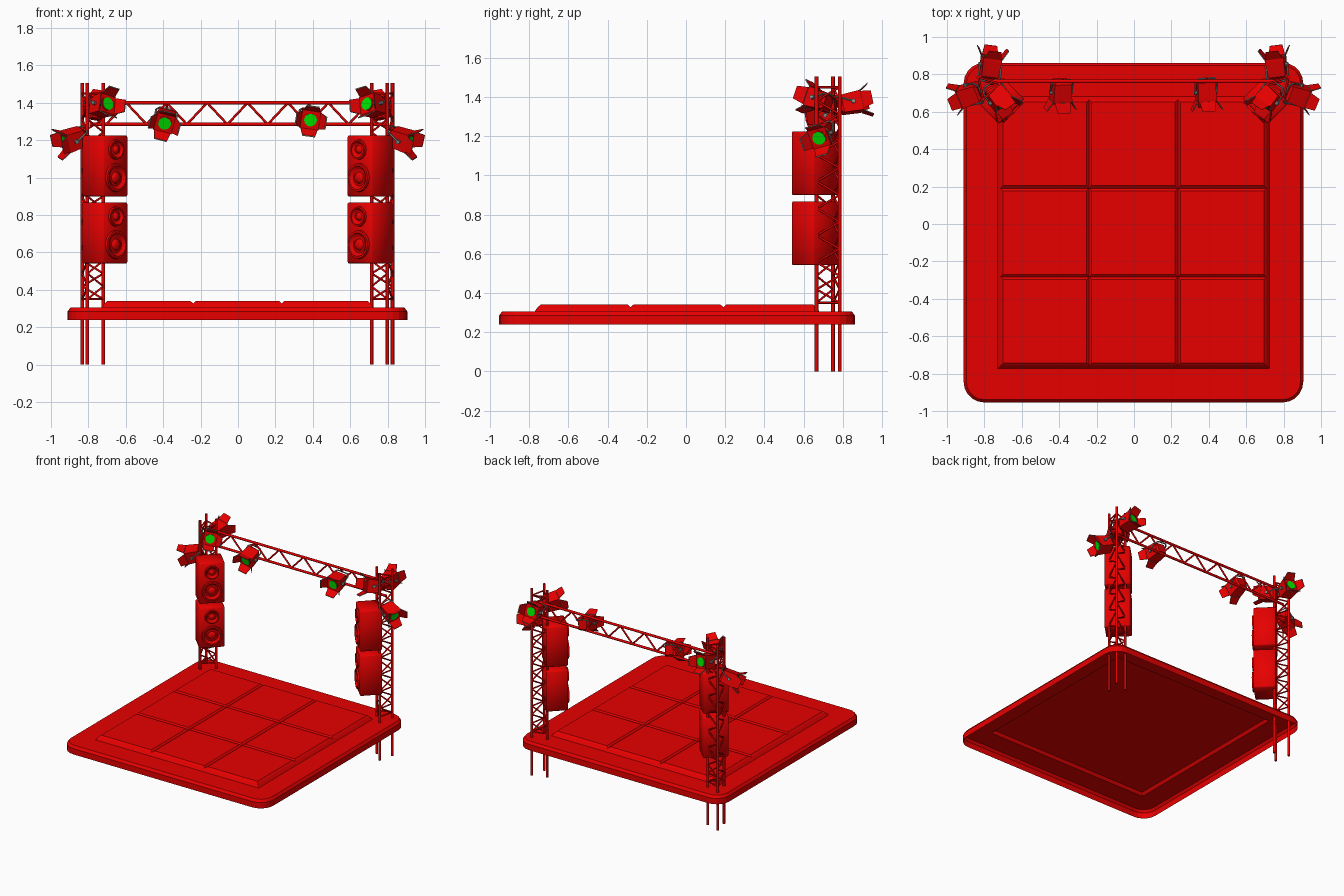
import bpy, bmesh, math
from mathutils import Vector, Matrix

cube = bpy.data.objects.get("Cube")
if cube:
    bpy.data.objects.remove(cube, do_unlink=True)


def material(name, rgb):
    m = bpy.data.materials.new(name)
    m.use_nodes = True
    m.diffuse_color = (*rgb, 1)
    m.node_tree.nodes["Principled BSDF"].inputs["Base Color"].default_value = (*rgb, 1)
    return m


RED = material("red paint", (0.8, 0, 0))
GREEN = material("green lens", (0, 0.8, 0))
GREY = material("grey metal", (0.25, 0.27, 0.26))
AXIS = -0.003   # mirror line of the stage
MID_Y = -0.046  # centre of the deck


def finish(bm, name, matrix=None, smooth=False):
    bmesh.ops.recalc_face_normals(bm, faces=bm.faces)
    if matrix:
        bm.transform(matrix)
    mesh = bpy.data.meshes.new(name)
    bm.to_mesh(mesh)
    bm.free()
    for m in (RED, GREEN, GREY):
        mesh.materials.append(m)
    ob = bpy.data.objects.new(name, mesh)
    bpy.context.collection.objects.link(ob)
    if smooth:
        bpy.ops.object.select_all(action='DESELECT')
        ob.select_set(True)
        bpy.context.view_layer.objects.active = ob
        bpy.ops.object.shade_smooth_by_angle(angle=math.radians(50))
    return ob


def loft(bm, loops, cap_start=False, cap_end=False, mat=0):
    rings = [[bm.verts.new(p) for p in loop] for loop in loops]
    faces = []
    for a, b in zip(rings, rings[1:]):
        for i in range(len(a)):
            j = (i + 1) % len(a)
            faces.append(bm.faces.new((a[i], a[j], b[j], b[i])))
    if cap_start:
        faces.append(bm.faces.new(rings[0][::-1]))
    if cap_end:
        faces.append(bm.faces.new(rings[-1]))
    for f in faces:
        f.material_index = mat
    return faces


def rod(bm, a, b, r, sides=6, mat=0):
    a, b = Vector(a), Vector(b)
    q = (b - a).to_track_quat('Z', 'Y')
    circle = [q @ Vector((r * math.cos(t), r * math.sin(t), 0))
              for t in (math.tau * i / sides for i in range(sides))]
    loft(bm, [[p + c for c in circle] for p in (a, b)], True, True, mat)


def zigzag(bm, a0, a1, b0, b1, steps, r):
    ends = [(Vector(a0), Vector(a1)), (Vector(b0), Vector(b1))]
    pts = [ends[i % 2][0].lerp(ends[i % 2][1], i / steps) for i in range(steps + 1)]
    for p, q in zip(pts, pts[1:]):
        rod(bm, p, q, r, 8)


def rounded(half, radius, z, seg=5):
    pts = []
    for k, (sx, sy) in enumerate(((1, 1), (-1, 1), (-1, -1), (1, -1))):
        for i in range(seg + 1):
            t = math.pi / 2 * (k + i / seg)
            pts.append((AXIS + sx * (half - radius) + radius * math.cos(t),
                        MID_Y + sy * (half - radius) + radius * math.sin(t), z))
    return pts


def square(cx, cy, half, z):
    return [(cx + sx * half, cy + sy * half, z)
            for sx, sy in ((1, 1), (-1, 1), (-1, -1), (1, -1))]


# Deck: hollow shell, open underneath, with nine bevelled floor tiles
bm = bmesh.new()
loft(bm, [rounded(0.908, 0.11, 0.238), rounded(0.908, 0.11, 0.285),
          rounded(0.893, 0.095, 0.305), rounded(0.727, 0.002, 0.305),
          rounded(0.711, 0.002, 0.327)], cap_end=True)
finish(bm, "deck")
bm = bmesh.new()
for i in (-1, 0, 1):
    for j in (-1, 0, 1):
        x, y = AXIS + i * 0.474, MID_Y + j * 0.474
        loft(bm, [square(x, y, 0.237, 0.327), square(x, y, 0.223, 0.34)], cap_end=True)
finish(bm, "floor_tiles")

# Triangular lattice towers
LEGS = ((0.717, 0.75), (0.829, 0.784), (0.802, 0.666))


def tower(side, name):
    bm = bmesh.new()
    legs = [(AXIS + side * x, y) for x, y in LEGS]
    for i in range(3):
        a, b = legs[i], legs[(i + 1) % 3]
        rod(bm, (*a, 0), (*a, 1.505), 0.0095, 12)
        rod(bm, (*a, 0.35), (*b, 0.35), 0.0055, 8)
        rod(bm, (*a, 1.45), (*b, 1.45), 0.0055, 8)
        zigzag(bm, (*a, 0.35), (*a, 1.45), (*b, 0.35), (*b, 1.45), 16, 0.0055)
    finish(bm, name + "_tower", smooth=True)


# Flat cross beam
bm = bmesh.new()
X, Y, LOW, HIGH = 0.702, 0.763, 1.285, 1.4
for z in (LOW, HIGH):
    rod(bm, (AXIS - X - 0.09, Y, z), (AXIS + X + 0.09, Y, z), 0.0095, 12)
zigzag(bm, (AXIS - X, Y, LOW), (AXIS + X, Y, LOW),
       (AXIS - X, Y, HIGH), (AXIS + X, Y, HIGH), 13, 0.0065)
finish(bm, "cross_beam", smooth=True)


def driver(bm, z, r, front):
    # Turned loudspeaker cone: raised rim, sunk cone and centre dome
    profile = ((1, 0), (0.97, 0.013), (0.82, 0.014), (0.74, 0.003),
               (0.42, -0.003), (0.36, 0.008), (0.2, 0.014), (0.03, 0.016))
    loft(bm, [[(r * k * math.cos(t), front - h, z + r * k * math.sin(t))
               for t in (math.tau * i / 24 for i in range(24))]
              for k, h in profile], cap_end=True)


def speaker(side, z, name):
    bm = bmesh.new()
    w, d, h = 0.095, 0.082, 0.162
    box = bmesh.ops.create_cube(bm, size=1)
    bmesh.ops.scale(bm, verts=box["verts"], vec=(2 * w, 2 * d, 2 * h))
    bmesh.ops.bevel(bm, geom=bm.edges[:], offset=0.007, segments=1, affect='EDGES')
    driver(bm, -0.062, 0.077, -d)
    driver(bm, 0.088, 0.054, -d)
    place = Matrix.Translation((AXIS + side * 0.709, 0.66, z))
    finish(bm, name, place @ Matrix.Rotation(-side * math.pi / 4, 4, 'Z'), True)


def lamp(side, name, centre, aim, anchor, roll=0):
    bm = bmesh.new()
    # Tapered housing, pointing along local +y
    sections = ((0.034, -0.068), (0.046, -0.055), (0.051, 0.03), (0.051, 0.045))
    loft(bm, [[(x, y, z) for x, z, _ in square(0, 0, h, 0)] for h, y in sections],
         True, True)
    rod(bm, (0, 0.04, 0), (0, 0.048, 0), 0.04, 20)
    rod(bm, (0, 0.04, 0), (0, 0.051, 0), 0.034, 20, 1)
    # Four flared barn doors with grey edges
    for k in range(4):
        spin = Matrix.Rotation(k * math.pi / 2, 4, 'Y')
        loops = []
        for lift in (0, 0.006):
            loops.append([spin @ Vector(p) for p in (
                (-0.045, 0.045, 0.049 + lift), (0.045, 0.045, 0.049 + lift),
                (0.034, 0.094, 0.078 + lift), (-0.034, 0.094, 0.078 + lift))])
        for f in loft(bm, loops, True, True)[:4]:
            f.material_index = 2
    # Bent yoke
    yoke = [(-0.058, 0, 0), (-0.058, -0.06, 0.03), (-0.04, -0.08, 0.04),
            (0.04, -0.08, 0.04), (0.058, -0.06, 0.03), (0.058, 0, 0)]
    for a, b in zip(yoke, yoke[1:]):
        rod(bm, a, b, 0.005, 6, 2)
    for s in (-1, 1):
        rod(bm, (s * 0.045, 0, 0), (s * 0.064, 0, 0), 0.011, 8, 2)
    flip = lambda p: Vector((side * p[0], p[1], p[2]))
    turn = flip(aim).normalized().to_track_quat('Y', 'Z').to_matrix().to_4x4()
    place = Matrix.Translation(flip(centre) + Vector((AXIS, 0, 0))) @ turn
    place = place @ Matrix.Rotation(math.radians(roll * side), 4, 'Y')
    # Clamp arm to the truss
    hold = place.inverted() @ (flip(anchor) + Vector((AXIS, 0, 0)))
    rod(bm, (0, -0.08, 0.04), hold, 0.007, 6)
    finish(bm, name, place)


for side, name in ((-1, "right"), (1, "left")):
    tower(side, name)
    speaker(side, 0.704, name + "_lower_speaker")
    speaker(side, 1.062, name + "_upper_speaker")
    lamp(side, name + "_outer_lamp", (0.88, 0.692, 1.205), (0.87, -0.28, -0.3),
         (0.802, 0.666, 1.25), 15)
    lamp(side, name + "_front_lamp", (0.722, 0.675, 1.385), (-0.6, -0.75, 0.2),
         (0.717, 0.75, 1.38), 15)
    lamp(side, name + "_back_lamp", (0.765, 0.848, 1.37), (-0.15, 0.95, 0.18),
         (0.829, 0.784, 1.38), -10)

# Lamps hung on the beam
lamp(-1, "right_beam_lamp", (0.388, 0.705, 1.305), (0.03, -0.9, -0.3), (0.38, Y, HIGH), 15)
lamp(1, "left_beam_lamp", (0.388, 0.705, 1.315), (0.05, -0.95, -0.14), (0.38, Y, HIGH), -8)
